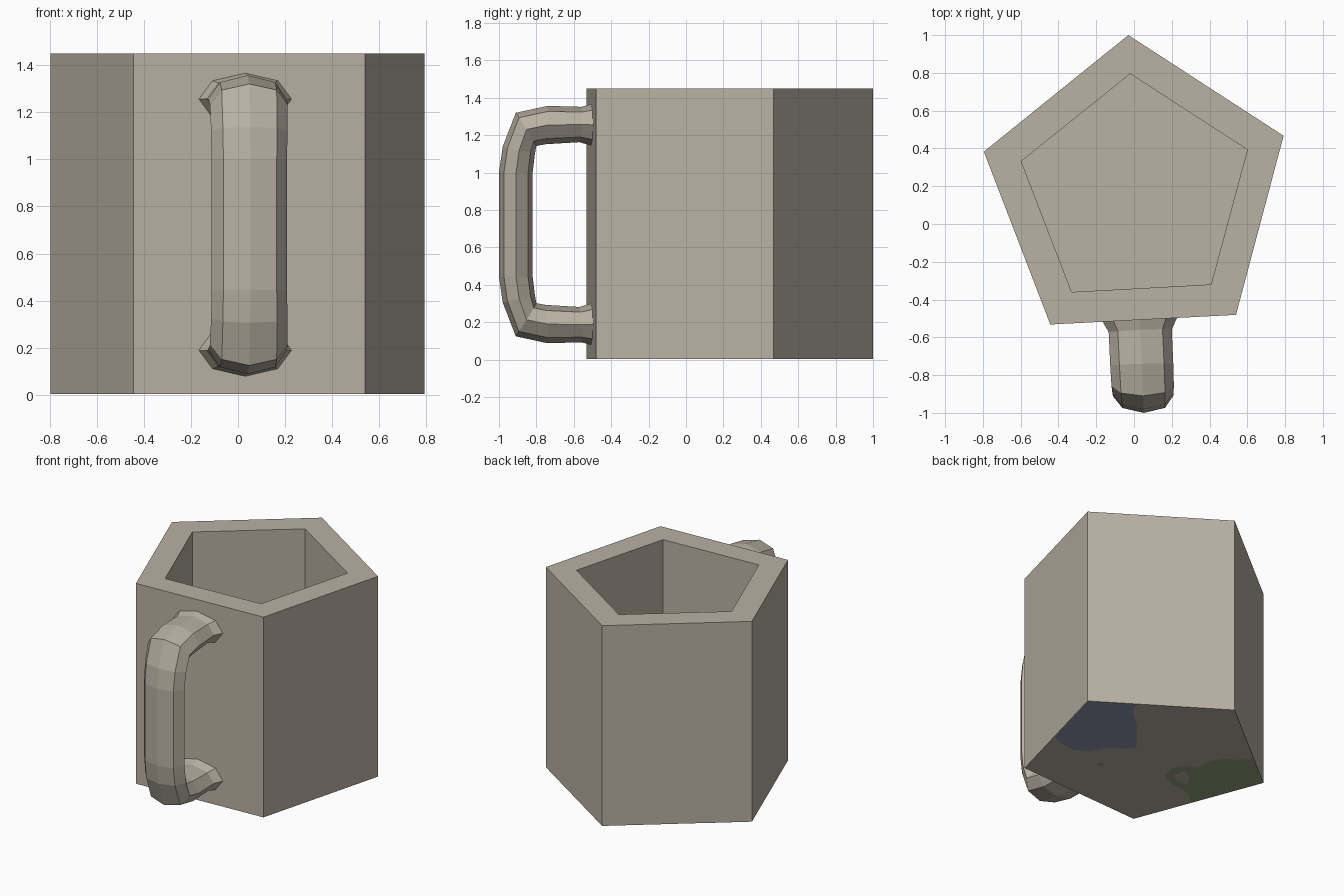
import bpy, bmesh, math

if "Cube" in bpy.data.objects:
    bpy.data.objects.remove(bpy.data.objects["Cube"])


def material(name, rgb):
    m = bpy.data.materials.new(name)
    m.diffuse_color = (*rgb, 1)
    m.use_nodes = True
    m.node_tree.nodes["Principled BSDF"].inputs["Base Color"].default_value = m.diffuse_color
    return m


stone = material("warm_grey", (0.485, 0.440, 0.366))
blue = material("slate_blue", (0.266, 0.305, 0.423))
green = material("moss_green", (0.296, 0.347, 0.198))


def finish(bm, name, mat):
    me = bpy.data.meshes.new(name)
    bm.to_mesh(me)
    bm.free()
    me.materials.append(mat)
    ob = bpy.data.objects.new(name, me)
    bpy.context.collection.objects.link(ob)
    return ob


def loft(name, rings, mat):
    """Skin a list of equal-length point rings and cap both ends."""
    bm = bmesh.new()
    loops = [[bm.verts.new(p) for p in r] for r in rings]
    n = len(loops[0])
    for a, b in zip(loops, loops[1:]):
        for i in range(n):
            j = (i + 1) % n
            bm.faces.new((a[i], a[j], b[j], b[i]))
    bm.faces.new(loops[0])
    bm.faces.new(loops[-1])
    bmesh.ops.recalc_face_normals(bm, faces=bm.faces)
    return finish(bm, name, mat)


def patch(name, points, z, mat):
    """Flat painted patch facing down."""
    bm = bmesh.new()
    f = bm.faces.new([bm.verts.new((x, y, z)) for x, y in points])
    f.normal_update()
    if f.normal.z > 0:
        f.normal_flip()
    return finish(bm, name, mat)


# Five-sided hollow body
outer = [(-0.03, 1.0), (-0.795, 0.383), (-0.443, -0.532), (0.54, -0.481), (0.792, 0.467)]
inner = [(-0.02, 0.795), (-0.597, 0.332), (-0.33, -0.36), (0.408, -0.32), (0.60, 0.393)]
H, FLOOR, BASE = 1.45, 0.16, 0.004
loft("mug_body", [[(x, y, z) for x, y in pts] for pts, z in
                  ((outer, BASE), (outer, H), (inner, H), (inner, FLOOR))], stone)

# Handle: eight-sided section, (outer y, outer z, inner y, inner z, half width)
upper = [(-0.485, 1.372, -0.485, 1.138, 0.208),
         (-0.56, 1.352, -0.57, 1.163, 0.167),
         (-0.74, 1.357, -0.75, 1.152, 0.167),
         (-0.91, 1.320, -0.80, 1.143, 0.165),
         (-0.98, 1.139, -0.808, 1.10, 0.162),
         (-1.0, 1.0, -0.82, 1.0, 0.16)]
MID = 1.445
stations = upper + [(a, MID - b, c, MID - d, w) for a, b, c, d, w in reversed(upper)]
rings = []
for yo, zo, yi, zi, w in stations:
    ring = []
    for k in range(8):
        t = math.tau * k / 8
        c, s = math.cos(t) / 2, math.sin(t) * w
        y = (yo + yi) / 2 + c * (yo - yi)
        z = (zo + zi) / 2 + c * (zo - zi)
        # lean the handle square to the front wall
        ring.append((0.03 + s - 0.045 * (y + 0.5), y + 0.05 * s * min(1, (y + 1.0) * 2), z))
    rings.append(ring)
loft("handle", rings, stone)

# Painted patches under the base
patch("base_blue_patch",
      [(0.785, 0.466), (0.52, 0.64), (0.47, 0.549), (0.341, 0.435), (0.148, 0.204),
       (0.221, 0.126), (0.29, 0.086), (0.324, 0.023), (0.358, -0.039), (0.456, -0.086),
       (0.548, -0.078), (0.65, -0.042)], 0.002, blue)
patch("base_green_patch",
      [(-0.533, 0.59), (-0.79, 0.382), (-0.598, -0.117), (-0.487, -0.034), (-0.344, -0.017),
       (-0.228, 0.04), (-0.212, 0.163), (-0.256, 0.234), (-0.333, 0.264), (-0.334, 0.367),
       (-0.38, 0.456), (-0.479, 0.522)], 0.002, green)
patch("base_green_gap",
      [(-0.274, 0.078), (-0.288, 0.175), (-0.363, 0.136), (-0.42, 0.047), (-0.349, 0.039)],
      0.0, stone)
patch("base_green_dot",
      [(0.213, -0.14), (0.205, -0.099), (0.163, -0.098), (0.171, -0.139)], 0.002, green)
